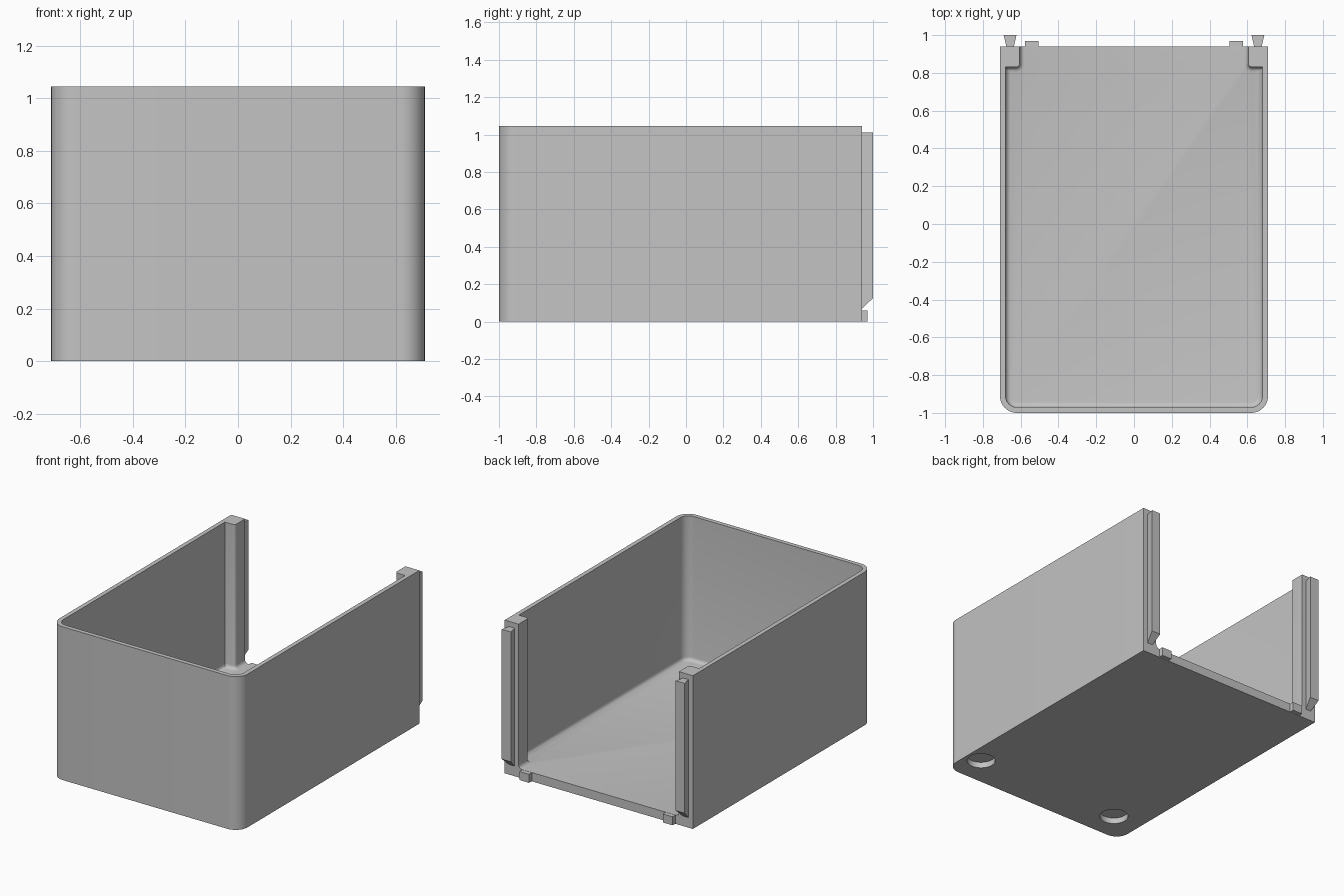
import bpy, bmesh, math
from mathutils import Vector

cube = bpy.data.objects.get("Cube")
if cube:
    bpy.data.objects.remove(cube, do_unlink=True)

W, FRONT, BACK, H = 0.71, -1.0, 0.94, 1.045   # outer shell
WALL, FLOOR, R = 0.03, 0.06, 0.09
POST_X, POST_Y = 0.605, 0.83                  # inner corner of the rear posts

grey = bpy.data.materials.new("plain grey")
grey.use_nodes = True
grey.diffuse_color = (0.55, 0.55, 0.55, 1)
grey.node_tree.nodes["Principled BSDF"].inputs["Base Color"].default_value = (0.55, 0.55, 0.55, 1)


def finish(name, bm):
    bmesh.ops.recalc_face_normals(bm, faces=bm.faces)
    me = bpy.data.meshes.new(name)
    bm.to_mesh(me)
    bm.free()
    ob = bpy.data.objects.new(name, me)
    bpy.context.collection.objects.link(ob)
    me.materials.append(grey)
    return ob


def prism(name, outline, z0, z1, fillet=0):
    """Extrude an outline upwards, optionally rounding the bottom edges."""
    bm = bmesh.new()
    base = bm.faces.new([bm.verts.new((x, y, z0)) for x, y in outline])
    up = bmesh.ops.extrude_face_region(bm, geom=[base], use_keep_orig=True)["geom"]
    for v in up:
        if isinstance(v, bmesh.types.BMVert):
            v.co.z = z1
    if fillet:
        edges = [e for e in bm.edges if all(abs(v.co.z - z0) < 1e-6 for v in e.verts)]
        bmesh.ops.bevel(bm, geom=edges, offset=fillet, segments=4, profile=0.5,
                        affect='EDGES', clamp_overlap=False)
    return finish(name, bm)


def arc(cx, cy, r, a0, a1, n=10):
    return [(cx + r * math.cos(math.radians(a0 + (a1 - a0) * i / n)),
             cy + r * math.sin(math.radians(a0 + (a1 - a0) * i / n))) for i in range(n + 1)]


def mirrored(half):
    """Close a right-hand half outline with its mirror image."""
    return half + [(-x, y) for x, y in reversed(half)]


def cut(target, cutter):
    cutter.hide_render = True
    mod = target.modifiers.new("cut", 'BOOLEAN')
    mod.operation, mod.solver, mod.object = 'DIFFERENCE', 'EXACT', cutter
    bpy.context.view_layer.objects.active = target
    bpy.ops.object.modifier_apply(modifier=mod.name)
    bpy.data.objects.remove(cutter, do_unlink=True)


# Shell: rounded front corners, square open back
shell = prism("box_shell", mirrored(arc(W - R, FRONT + R, R, -90, 0) + [(W, BACK)]), 0, H)

# Cavity outline narrows between the two rear posts
ri, iw = R - WALL, W - WALL
cavity = (arc(iw - ri, FRONT + WALL + ri, ri, -90, 0) + [(iw, POST_Y)]
          + arc(POST_X + 0.02, POST_Y + 0.02, 0.02, 270, 180, 5) + [(POST_X, 1.1)])
cut(shell, prism("cavity_cutter", mirrored(cavity), FLOOR, 1.3, fillet=0.025))

# Blind round recesses under the front corners
for x in (0.60, -0.50):
    cut(shell, prism("recess_cutter", arc(x, -0.795, 0.09, 0, 348.75, 31), -0.1, 0.04))

bpy.ops.object.select_all(action='DESELECT')
shell.select_set(True)
bpy.context.view_layer.objects.active = shell
bpy.ops.object.shade_smooth_by_angle(angle=math.radians(30))

for side, s in (("left", 1), ("right", -1)):
    # Dovetail rail with a sloped lower end
    rail = [(0.637, BACK - 0.004), (0.675, BACK - 0.004), (0.69, 1.0), (0.622, 1.0)]
    ob = prism(side + "_dovetail_rail", [(s * x, y) for x, y in rail], 0.065, 1.01)
    for v in ob.data.vertices:
        if v.co.z < 0.5 and v.co.y > 0.97:
            v.co.z = 0.125
    # Locating tab on the floor edge
    tab = [(0.505, BACK - 0.004), (0.578, BACK - 0.004), (0.578, 0.97), (0.505, 0.97)]
    prism(side + "_floor_tab", [(s * x, y) for x, y in tab], 0.001, FLOOR - 0.001)
